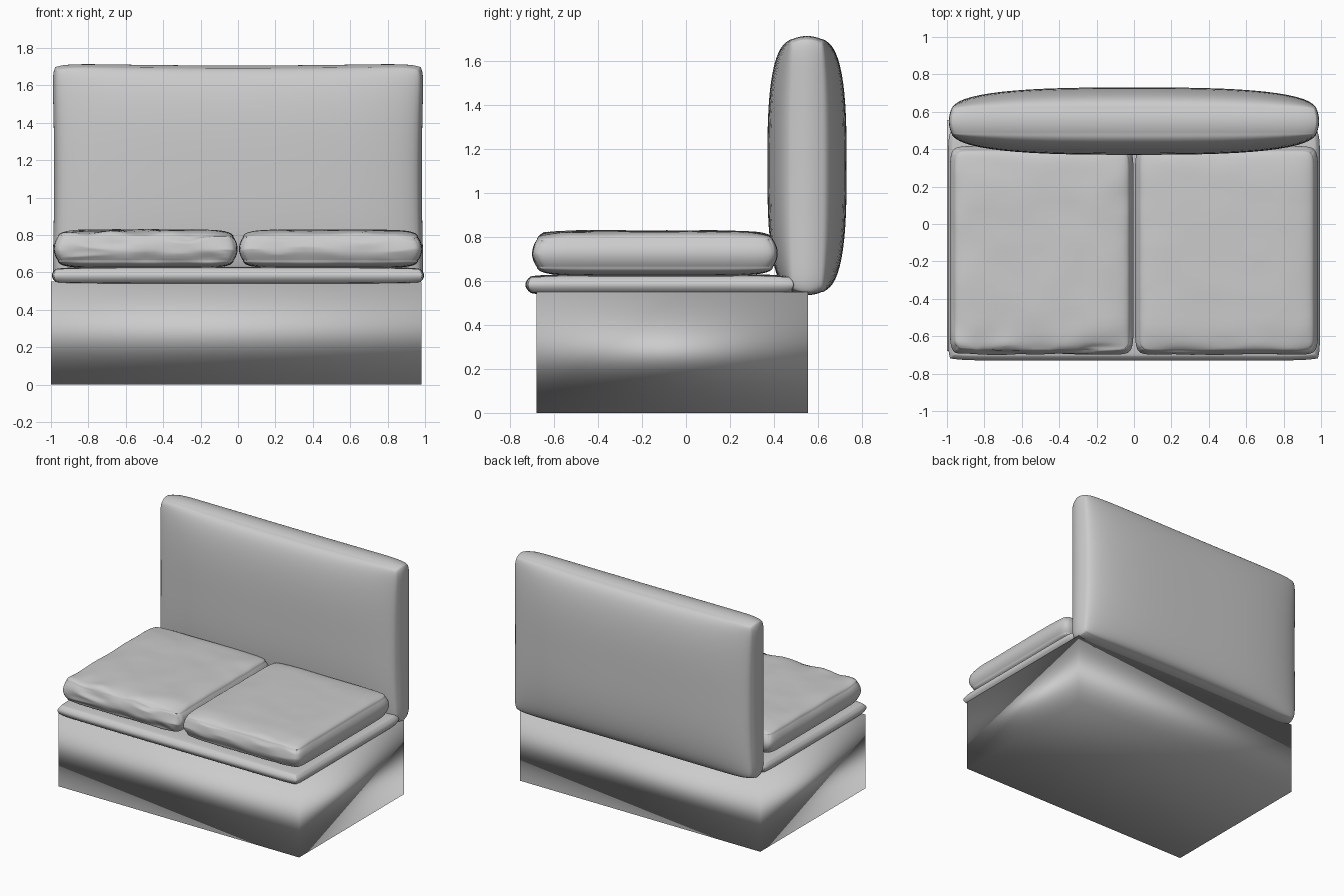
import bpy, bmesh, math
from mathutils import Vector, noise

if "Cube" in bpy.data.objects:
    bpy.data.objects.remove(bpy.data.objects["Cube"])


def pillow(name, lo, hi, axis, rim, power, bulge, corner, wrinkle=0.0, cuts=31, flat_below=None):
    """Stuffed cushion filling the box lo..hi, thin along the given axis."""
    lo, hi = Vector(lo), Vector(hi)
    centre, half = (lo + hi) / 2, (hi - lo) / 2
    a, b = [i for i in range(3) if i != axis]
    bm = bmesh.new()
    bmesh.ops.create_cube(bm, size=2)
    bmesh.ops.subdivide_edges(bm, edges=bm.edges[:], cuts=cuts, use_grid_fill=True)
    for vert in bm.verts:
        # pack the grid lines towards the seams
        u = math.sin(vert.co[a] * math.pi / 2)
        v = math.sin(vert.co[b] * math.pi / 2)
        w = vert.co[axis]
        puff = math.sqrt(max(0, 1 - abs(u) ** power) * max(0, 1 - abs(v) ** power))
        thick = rim + (half[axis] - rim) * puff
        # seams sit slightly inside the bulging side walls, corners are rounded
        inset = bulge * w * w
        round_off = corner * abs(u * v) ** 14
        p = centre.copy()
        p[a] += u * (half[a] - inset * abs(u) ** 8 - round_off)
        p[b] += v * (half[b] - inset * abs(v) ** 8 - round_off)
        p[axis] += w * thick
        # fabric creases, strongest along the front edge
        if wrinkle:
            front = max(0, -v) ** 6
            n = noise.noise(Vector((p.x * 6, p.y * 9, p.z * 14)))
            p[axis] += wrinkle * n * (0.25 + front) * max(0, w)
            if v < -0.95:
                p.y += wrinkle * abs(n) * 0.8
        vert.co = p
    mesh = bpy.data.meshes.new(name)
    bm.to_mesh(mesh)
    bm.free()
    mesh.shade_smooth()
    obj = bpy.data.objects.new(name, mesh)
    bpy.context.collection.objects.link(obj)
    return obj


# Plain box base with blended shading
bpy.ops.mesh.primitive_cube_add(size=1, location=(-0.01, -0.0625, 0.275))
base = bpy.context.object
base.name = "base"
base.scale = (1.98, 1.235, 0.55)
base.data.shade_smooth()

# Thin pad lying on the base
pillow("seat_pad", (-0.995, -0.73, 0.535), (0.995, 0.50, 0.63), 2,
       rim=0.034, power=6, bulge=0.02, corner=0.012)

# Two loose seat cushions
pillow("left_seat_cushion", (-0.985, -0.70, 0.622), (-0.002, 0.417, 0.828), 2,
       rim=0.062, power=6, bulge=0.022, corner=0.02, wrinkle=0.022)
pillow("right_seat_cushion", (0.005, -0.70, 0.622), (0.985, 0.417, 0.828), 2,
       rim=0.062, power=6, bulge=0.022, corner=0.02, wrinkle=0.012)

# Tall stuffed backrest
back = pillow("backrest", (-0.995, 0.37, 0.53), (0.995, 0.73, 1.718), 1,
              rim=0.065, power=3, bulge=0.014, corner=0.02)
# Seams pull in slightly between the corners
for vert in back.data.vertices:
    u = vert.co.x / 0.995
    v = (vert.co.z - 1.124) / 0.594
    vert.co.z -= 0.012 * v ** 7 * (1 - u * u)
    vert.co.x -= 0.012 * u ** 7 * (1 - v * v)
